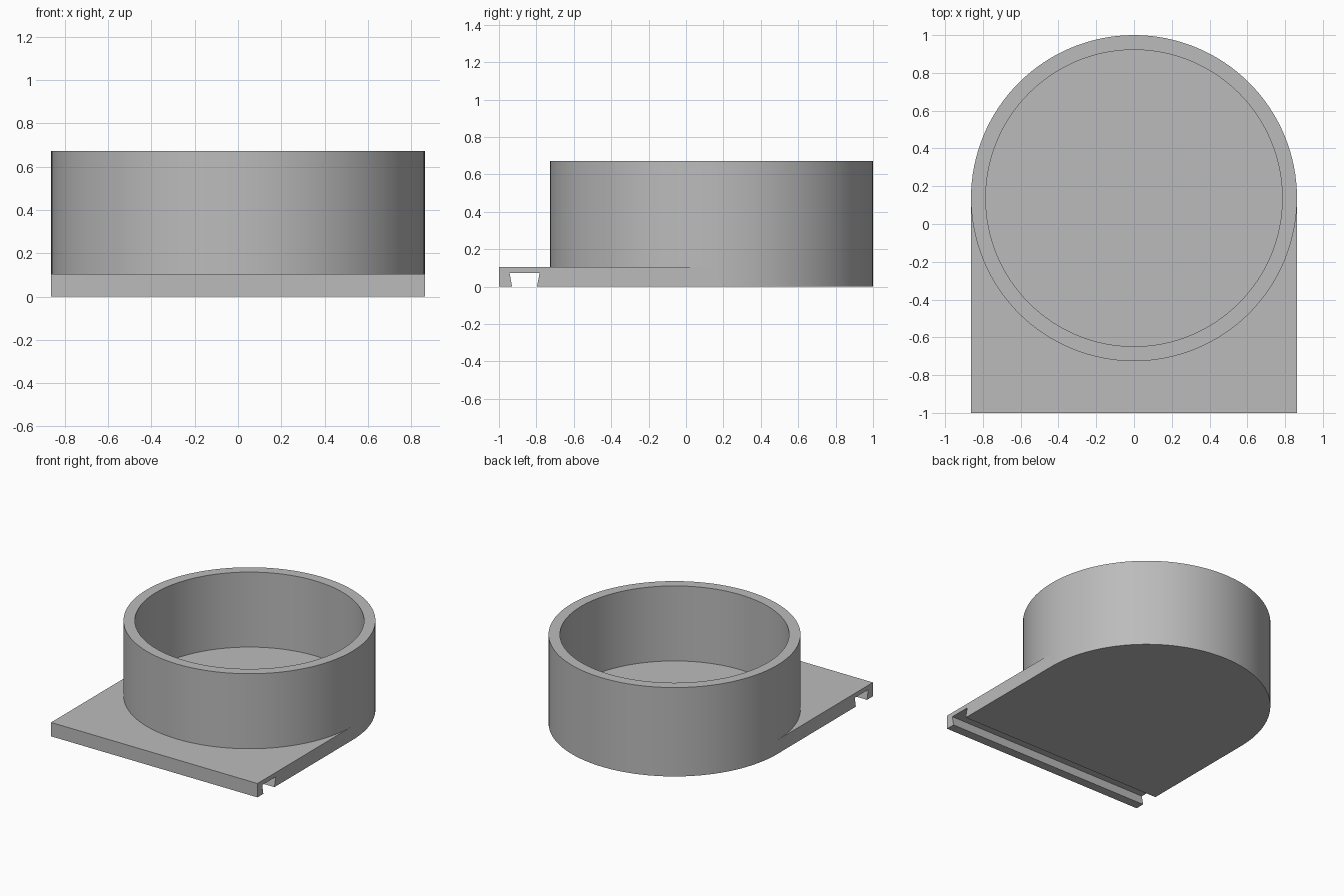
import bpy, bmesh, math

cube = bpy.data.objects.get("Cube")
if cube:
    bpy.data.objects.remove(cube, do_unlink=True)

SEG = 128
CY = 0.137               # centre of the round cup
R_OUT, R_IN = 0.863, 0.785
PLATE, TOP = 0.105, 0.672
FRONT = -1.0

grey = bpy.data.materials.new("light grey")
grey.use_nodes = True
color = (0.5, 0.5, 0.5, 1)
grey.diffuse_color = color
grey.node_tree.nodes["Principled BSDF"].inputs["Base Color"].default_value = color


def add_object(name, bm):
    bmesh.ops.recalc_face_normals(bm, faces=bm.faces)
    mesh = bpy.data.meshes.new(name)
    bm.to_mesh(mesh)
    bm.free()
    mesh.materials.append(grey)
    obj = bpy.data.objects.new(name, mesh)
    bpy.context.collection.objects.link(obj)
    return obj


def arc(bm, radius, z, count):
    """Points counter-clockwise from +x."""
    return [bm.verts.new((radius * math.cos(a), CY + radius * math.sin(a), z))
            for a in (2 * math.pi * i / SEG for i in range(count))]


def skin(bm, low, high, closed=True):
    n = len(low)
    for i in range(n if closed else n - 1):
        j = (i + 1) % n
        bm.faces.new((low[i], low[j], high[j], high[i]))


# Cup and mounting plate as one closed body
bm = bmesh.new()
half = SEG // 2
base_arc = arc(bm, R_OUT, 0, half + 1)
foot = arc(bm, R_OUT, PLATE, SEG)
rim_out = arc(bm, R_OUT, TOP, SEG)
rim_in = arc(bm, R_IN, TOP, SEG)
floor = arc(bm, R_IN, PLATE, SEG)
skin(bm, foot, rim_out)
skin(bm, rim_out, rim_in)
skin(bm, rim_in, floor)
bm.faces.new(floor)

# Plate: rounded back, square front
low = [bm.verts.new((s * R_OUT, FRONT, 0)) for s in (-1, 1)]
high = [bm.verts.new((s * R_OUT, FRONT, PLATE)) for s in (-1, 1)]
skin(bm, base_arc + low, foot[:half + 1] + high)
bm.faces.new(base_arc + low)
bm.faces.new(high + [foot[0]] + foot[:half - 1:-1])
body = add_object("cup_with_plate", bm)

# Dovetail groove across the underside
bm = bmesh.new()
profile = [(-0.927, -0.05), (-0.795, -0.05), (-0.797, 0), (-0.783, 0.072),
           (-0.943, 0.072), (-0.93, 0)]
ends = [[bm.verts.new((x, y, z)) for y, z in profile] for x in (-1, 1)]
skin(bm, *ends)
for end in ends:
    bm.faces.new(end)
cutter = add_object("groove_cutter", bm)
cutter.hide_render = True

cut = body.modifiers.new("groove", 'BOOLEAN')
cut.operation = 'DIFFERENCE'
cut.solver = 'EXACT'
cut.object = cutter

bpy.ops.object.select_all(action='DESELECT')
body.select_set(True)
bpy.context.view_layer.objects.active = body
bpy.ops.object.modifier_apply(modifier=cut.name)
bpy.data.objects.remove(cutter, do_unlink=True)
bpy.ops.object.shade_smooth_by_angle(angle=math.radians(30))
